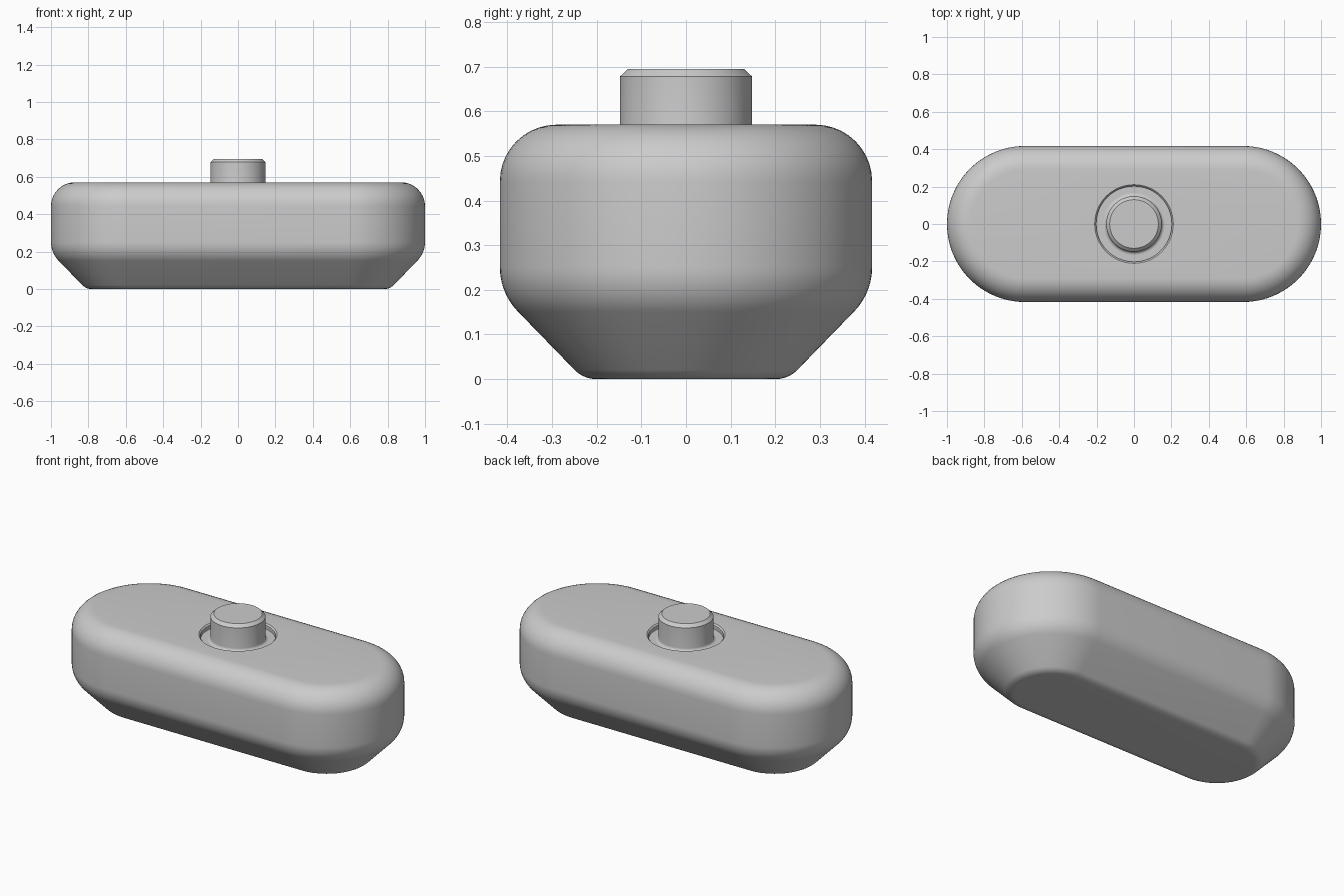
import bpy, bmesh
from math import sin, cos, pi, radians

if "Cube" in bpy.data.objects:
    bpy.data.objects.remove(bpy.data.objects["Cube"], do_unlink=True)

HALF_STRAIGHT = 0.583
SIDES = 48  # points per rounded end


def make_material(name, color):
    mat = bpy.data.materials.new(name)
    mat.use_nodes = True
    mat.diffuse_color = color
    mat.node_tree.nodes["Principled BSDF"].inputs["Base Color"].default_value = color
    return mat


def arc(cx, cz, r, start, end, steps=10):
    """Fillet points as (radius, height)."""
    angles = [radians(start + (end - start) * i / steps) for i in range(steps + 1)]
    return [(cx + r * cos(a), cz + r * sin(a)) for a in angles]


def capsule_ring(r, z):
    """Outline of two straight sides and two round ends."""
    ring = []
    for side, start in ((1, -pi / 2), (-1, pi / 2)):
        for i in range(SIDES):
            a = start + pi * i / (SIDES - 1)
            ring.append((side * HALF_STRAIGHT + r * cos(a), r * sin(a), z))
    return ring


def round_ring(r, z):
    n = 2 * SIDES
    angles = [-pi / 2 + 2 * pi * (i + 0.5) / n for i in range(n)]
    return [(r * cos(a), r * sin(a), z) for a in angles]


def loft(name, rings, mat):
    """Skin closed rings from bottom to top and cap both ends."""
    bm = bmesh.new()
    loops = [[bm.verts.new(p) for p in ring] for ring in rings]
    for low, high in zip(loops, loops[1:]):
        for i in range(len(low)):
            j = (i + 1) % len(low)
            bm.faces.new((low[i], low[j], high[j], high[i]))
    bm.faces.new(loops[0][::-1])
    bm.faces.new(loops[-1])
    bmesh.ops.recalc_face_normals(bm, faces=bm.faces)
    mesh = bpy.data.meshes.new(name)
    bm.to_mesh(mesh)
    bm.free()
    mesh.materials.append(mat)
    obj = bpy.data.objects.new(name, mesh)
    bpy.context.collection.objects.link(obj)
    bpy.ops.object.select_all(action="DESELECT")
    obj.select_set(True)
    bpy.context.view_layer.objects.active = obj
    bpy.ops.object.shade_smooth_by_angle(angle=radians(30))
    return obj


grey = make_material("plain grey", (0.6, 0.6, 0.6, 1))

# Capsule body: rounded foot, sloped underside, upright wall, rounded top
body_profile = (arc(0.2, 0.07, 0.07, -90, -45)
                + arc(0.274, 0.251, 0.143, -45, 0)
                + arc(0.29, 0.443, 0.127, 0, 90))
# Round recess sunk into the top
recess_profile = [(0.21, 0.57), (0.202, 0.562), (0.202, 0.54)]
loft("body", [capsule_ring(*p) for p in body_profile]
     + [round_ring(*p) for p in recess_profile], grey)

# Push button with a flared foot and a chamfered top
button_profile = ([(0.165, 0.53)] + arc(0.165, 0.557, 0.017, 270, 180, 6)
                  + [(0.148, 0.678), (0.13, 0.695)])
loft("button", [round_ring(*p) for p in button_profile], grey)
